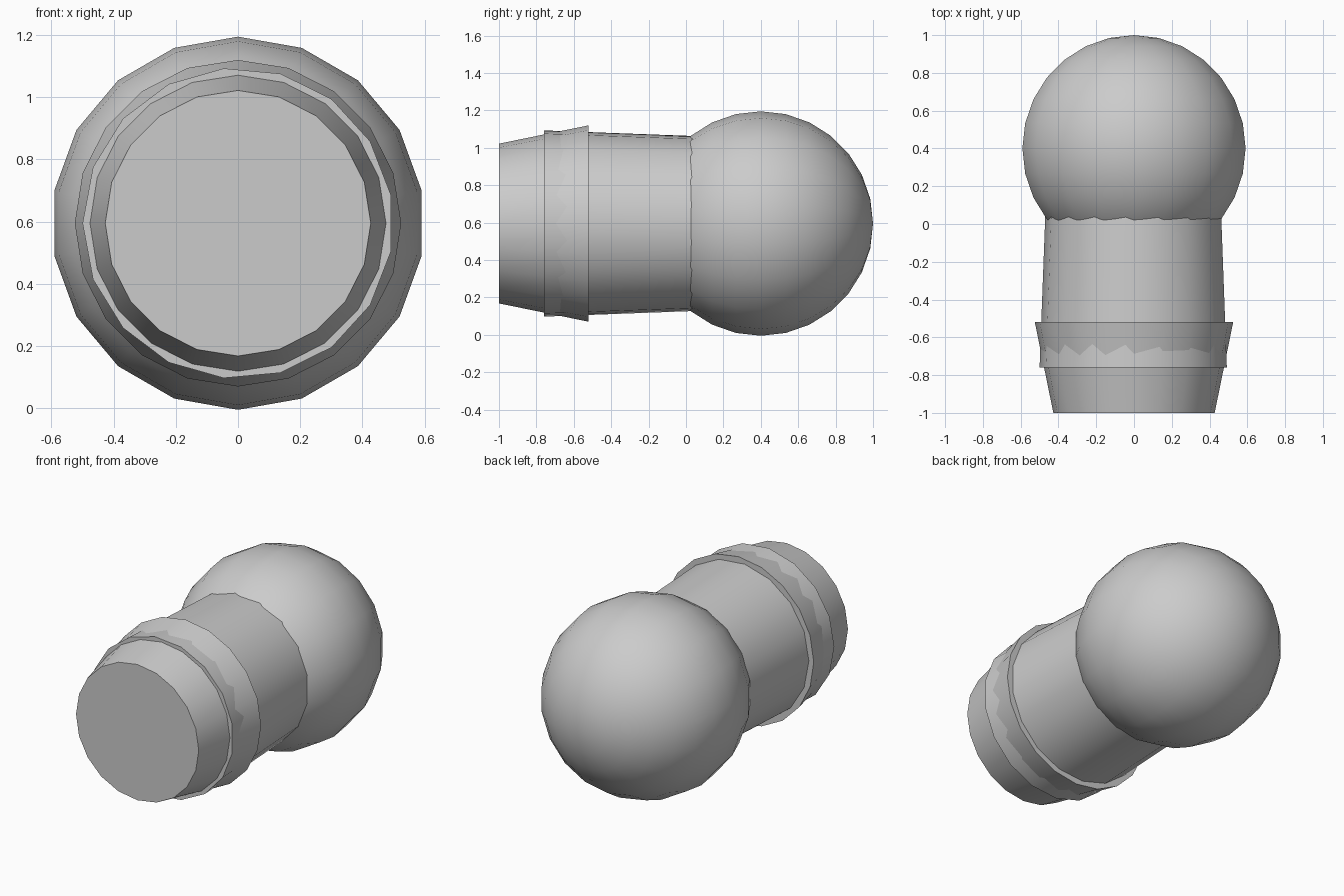
import bpy, bmesh, math
from mathutils import Matrix

cube = bpy.data.objects.get("Cube")
if cube:
    bpy.data.objects.remove(cube, do_unlink=True)

AXIS_Z = 0.595
GREY = (0.6, 0.6, 0.6, 1.0)

mat = bpy.data.materials.new("plain grey")
mat.use_nodes = True
mat.diffuse_color = GREY
bsdf = next(n for n in mat.node_tree.nodes if n.type == 'BSDF_PRINCIPLED')
bsdf.inputs["Base Color"].default_value = GREY


def finish(name, bm, sharp=None):
    """Smooth-shade a part, keeping hard and chosen edges sharp."""
    for face in bm.faces:
        face.smooth = True
    for edge in bm.edges:
        hard = edge.calc_face_angle(0) > math.radians(40)
        edge.smooth = not (hard or (sharp and sharp(edge)))
    mesh = bpy.data.meshes.new(name)
    bm.to_mesh(mesh)
    bm.free()
    mesh.materials.append(mat)
    obj = bpy.data.objects.new(name, mesh)
    bpy.context.collection.objects.link(obj)
    return obj


def frustum(name, sides, y0, r0, y1, r1):
    """Capped tapered cylinder lying along y, with one corner on the -x side."""
    bm = bmesh.new()
    rings = []
    for y, r in ((y0, r0), (y1, r1)):
        ring = []
        for i in range(sides):
            a = math.pi + math.tau * i / sides
            ring.append(bm.verts.new((r * math.cos(a), y, AXIS_Z + r * math.sin(a))))
        rings.append(ring)
    front, back = rings
    for i in range(sides):
        j = (i + 1) % sides
        bm.faces.new((front[i], front[j], back[j], back[i]))
    bm.faces.new(front)
    bm.faces.new(back)
    bmesh.ops.recalc_face_normals(bm, faces=bm.faces)
    return finish(name, bm)


# Ball at the back, poles along y, with a shading seam on the -x meridian
bm = bmesh.new()
bmesh.ops.create_uvsphere(bm, u_segments=18, v_segments=14, radius=0.6)
bmesh.ops.transform(bm, verts=bm.verts, matrix=Matrix.Translation((0, 0.4, AXIS_Z))
                    @ Matrix.Rotation(math.pi / 2, 4, 'X'))
finish("ball", bm, lambda e: all(abs(v.co.z - AXIS_Z) < 1e-4 and v.co.x < 1e-4
                                 for v in e.verts))

# Shaft running into the ball, and the flared tip that overlaps its front end
frustum("shaft", 17, -0.76, 0.5, 0.25, 0.462)
frustum("flared_tip", 20, -1.0, 0.427, -0.52, 0.525)
